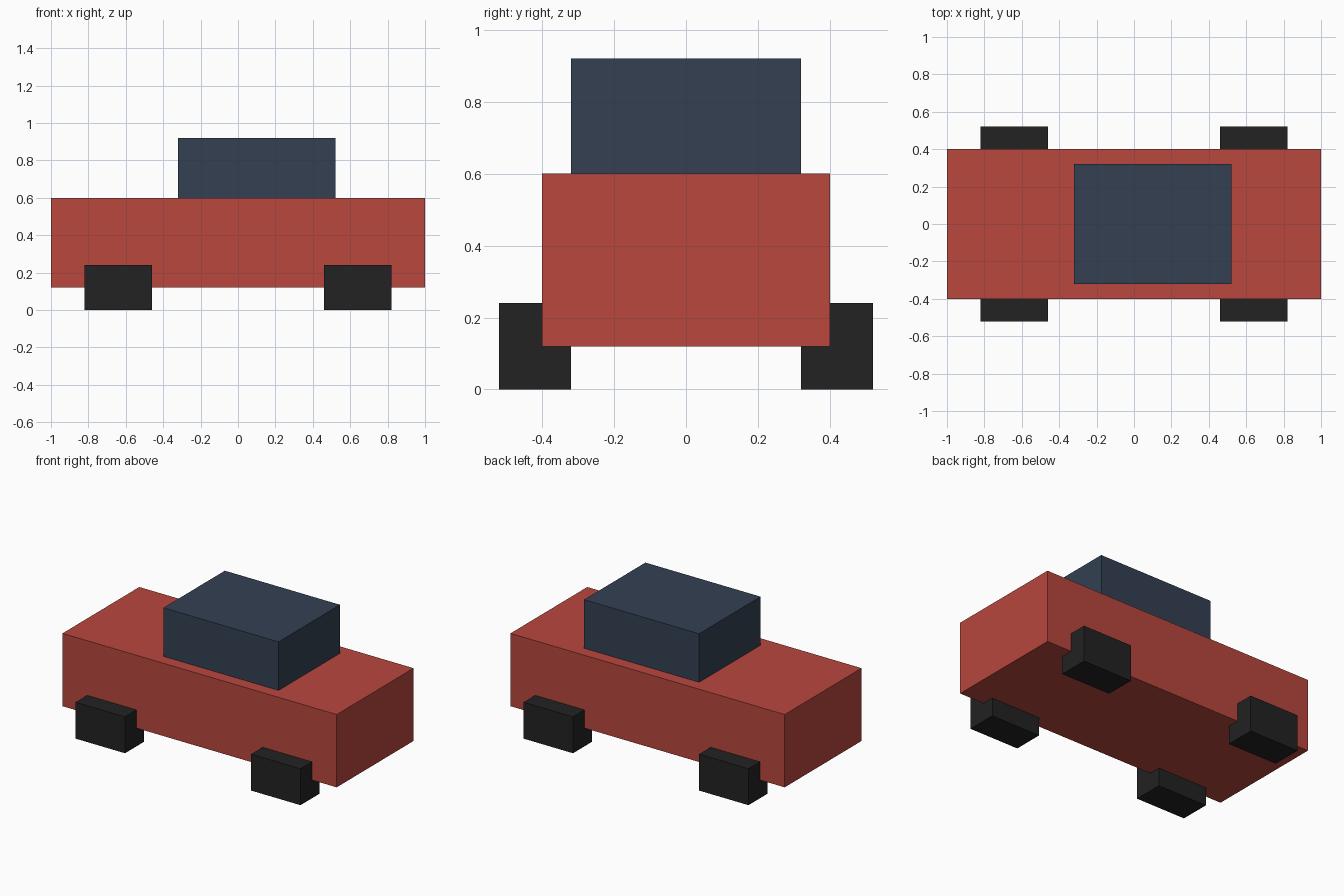
import bpy

if "Cube" in bpy.data.objects:
    bpy.data.objects.remove(bpy.data.objects["Cube"])


def material(name, rgb):
    mat = bpy.data.materials.new(name)
    mat.diffuse_color = (*rgb, 1)
    mat.use_nodes = True
    mat.node_tree.nodes["Principled BSDF"].inputs["Base Color"].default_value = mat.diffuse_color
    return mat


def box(name, low, high, mat):
    """Axis-aligned box between two corners."""
    bpy.ops.mesh.primitive_cube_add(size=1)
    obj = bpy.context.object
    obj.name = name
    obj.location = [(a + b) / 2 for a, b in zip(low, high)]
    obj.scale = [b - a for a, b in zip(low, high)]
    bpy.ops.object.transform_apply(location=True, rotation=False, scale=True)
    obj.data.materials.append(mat)
    return obj


red = material("body_red", (0.48, 0.063, 0.047))
blue = material("cabin_blue", (0.033, 0.051, 0.084))
black = material("wheel_black", (0.016, 0.016, 0.017))

# Body and cabin
box("body", (-1, -0.4, 0.12), (1, 0.4, 0.6), red)
box("cabin", (-0.32, -0.32, 0.6), (0.52, 0.32, 0.92), blue)

# Four blocky wheels, partly sunk into the body
for end, x in (("left", -0.64), ("right", 0.64)):
    for side, y in (("front", -0.42), ("back", 0.42)):
        box(f"wheel_{side}_{end}", (x - 0.18, y - 0.1, 0), (x + 0.18, y + 0.1, 0.24), black)
